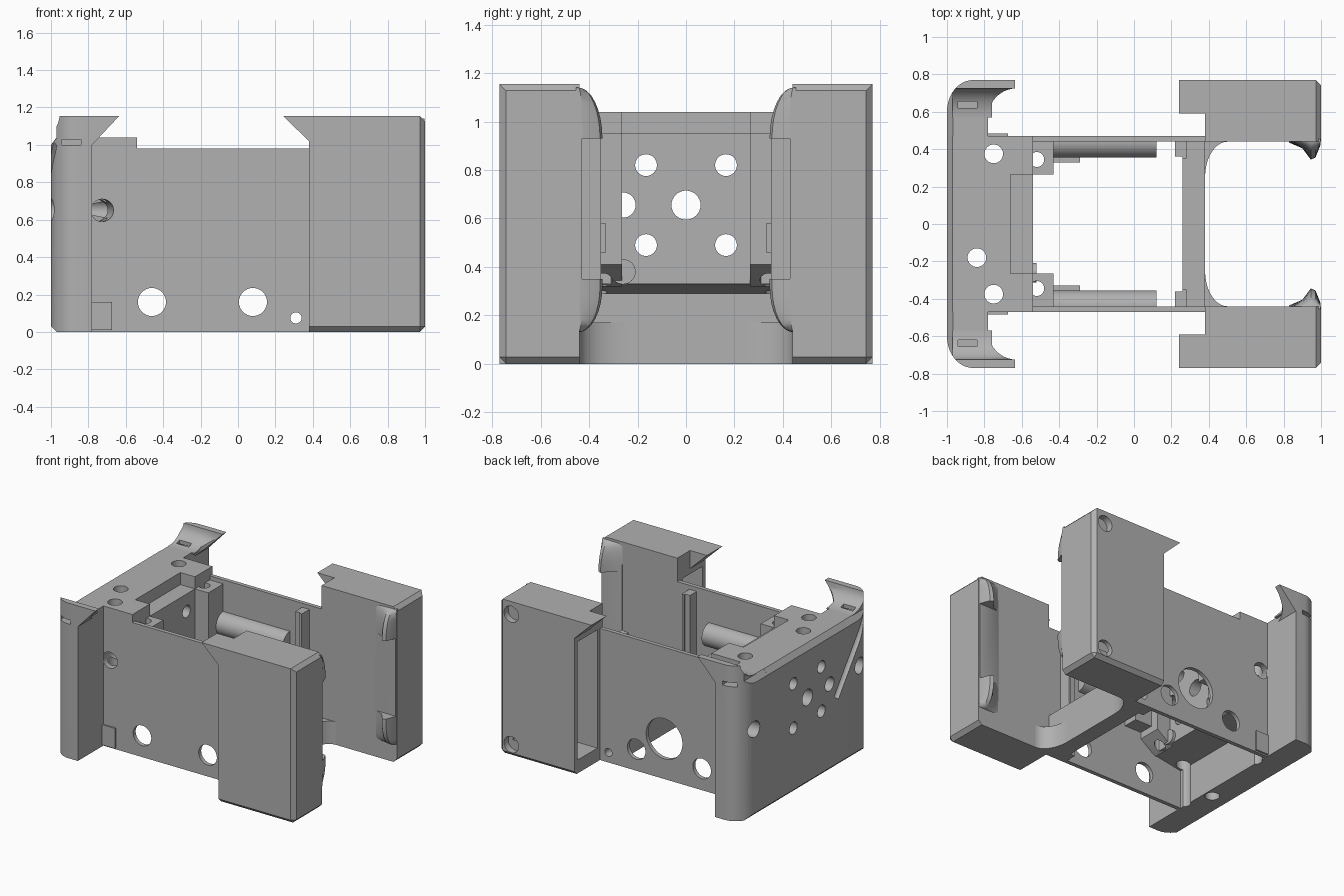
import bpy, bmesh, math
from mathutils import Matrix, Vector

old = bpy.data.objects.get("Cube")
if old:
    bpy.data.objects.remove(old)

grey = bpy.data.materials.new("plain_grey")
grey.use_nodes = True
colour = (0.44, 0.44, 0.44, 1)
grey.diffuse_color = colour
grey.node_tree.nodes["Principled BSDF"].inputs["Base Color"].default_value = colour


def finish(name, bm):
    bmesh.ops.recalc_face_normals(bm, faces=bm.faces)
    mesh = bpy.data.meshes.new(name)
    bm.to_mesh(mesh)
    bm.free()
    mesh.materials.append(grey)
    obj = bpy.data.objects.new(name, mesh)
    bpy.context.collection.objects.link(obj)
    return obj


def prism(name, pts, axis, lo, hi):
    """Extrude an outline along an axis; points give the two other axes in order."""
    bm = bmesh.new()
    i = "xyz".index(axis)

    def place(p, d):
        c = list(p)
        c.insert(i, d)
        return bm.verts.new(c)
    a = [place(p, lo) for p in pts]
    b = [place(p, hi) for p in pts]
    bm.faces.new(a)
    bm.faces.new(b[::-1])
    for k in range(len(a)):
        j = (k + 1) % len(a)
        bm.faces.new((a[k], a[j], b[j], b[k]))
    return finish(name, bm)


def box(name, x, y, z):
    x, y, z = sorted(x), sorted(y), sorted(z)
    return prism(name, [(x[0], y[0]), (x[1], y[0]), (x[1], y[1]), (x[0], y[1])], "z", *z)


def rod(name, start, end, r, sides=32):
    a, b = Vector(start), Vector(end)
    bm = bmesh.new()
    turn = (b - a).to_track_quat("Z", "Y").to_matrix().to_4x4()
    bmesh.ops.create_cone(bm, cap_ends=True, segments=sides, radius1=r, radius2=r,
                          depth=(b - a).length,
                          matrix=Matrix.Translation((a + b) / 2) @ turn)
    return finish(name, bm)


def arc(cx, cy, rx, ry, a0, a1, n=10):
    steps = [math.radians(a0 + (a1 - a0) * k / n) for k in range(n + 1)]
    return [(cx + rx * math.cos(t), cy + ry * math.sin(t)) for t in steps]


def cut(obj, cutters):
    for c in cutters:
        m = obj.modifiers.new("cut", "BOOLEAN")
        m.operation, m.solver, m.object = "DIFFERENCE", "EXACT", c
    bpy.context.view_layer.update()
    done = bpy.data.meshes.new_from_object(
        obj.evaluated_get(bpy.context.evaluated_depsgraph_get()))
    obj.modifiers.clear()
    obj.data = done
    for c in cutters:
        bpy.data.objects.remove(c)


def along_x(y, z, r, lo=-1.2, hi=0.0):
    return rod("cutter", (lo, y, z), (hi, y, z), r)


def along_y(x, z, r, lo, hi):
    return rod("cutter", (x, lo, z), (x, hi, z), r)


def along_z(x, y, r):
    return rod("cutter", (x, y, -0.2), (x, y, 1.3), r)


# End block with sloped underside, top recess and drilled holes
block = prism("end_block", [(-1, 0.03), (-0.97, 0), (-0.78, 0), (-0.78, 0.29),
                            (-0.54, 0.33), (-0.54, 1.04), (-0.97, 1.04), (-1, 1.0)],
              "y", -0.47, 0.47)
holes = [along_x(y, z, 0.045) for y in (-0.165, 0.165) for z in (0.49, 0.82)]
holes += [along_x(0, 0.655, 0.06), along_x(-0.26, 0.655, 0.052)]
holes += [along_z(-0.75, 0.375, 0.05), along_z(-0.75, -0.375, 0.05), along_z(-0.84, -0.18, 0.05)]
holes += [rod("cutter", (-0.70, s * 0.6, 0.65), (-0.76, s * 0.3, 0.65), 0.06) for s in (-1, 1)]
holes.append(box("cutter", (-0.66, -0.5), (-0.265, 0.265), (0.95, 1.2)))
holes.append(rod("cutter", (-1, -0.34, 0.52), (-1, -0.6, 0.87), 0.03))
cut(block, holes)
rod("round_boss", (-0.7, -0.26, 0.38), (-0.52, -0.26, 0.38), 0.052)

# Low cross bar with filleted ends
bar = box("cross_bar", (0.26, 0.38), (-0.46, 0.46), (0, 0.29))
cut(bar, [along_y(0.31, 0.075, 0.03, -1, 1)])

for s, side in ((-1, "front"), (1, "rear")):
    # Thin side wall with round openings
    wall = box(side + "_wall", (-0.78, 0.385), (s * 0.44, s * 0.47), (0, 0.98))
    lo, hi = sorted((s * 0.4, s * 0.52))
    openings = [along_y(x, z, r, lo, hi)
                for x, z, r in ((-0.46, 0.16, 0.075), (0.08, 0.16, 0.075), (0.31, 0.075, 0.03))]
    openings.append(rod("cutter", (-0.70, s * 0.6, 0.65), (-0.76, s * 0.3, 0.65), 0.06))
    if s > 0:
        openings.append(along_y(-0.15, 0.3, 0.15, lo, hi))
    cut(wall, openings)
    box(side + "_wall_tab", (-0.79, -0.675), (s * 0.46, s * 0.483), (0.01, 0.16))

    # Inner pillar, ribs and round rail
    pillar = prism(side + "_inner_pillar",
                   [(-0.56, 0.32), (-0.54, 0.33), (-0.43, 0.41), (-0.43, 0.95), (-0.56, 0.95)],
                   "y", *sorted((s * 0.265, s * 0.45)))
    cut(pillar, [along_z(-0.52, s * 0.345, 0.04)])
    box(side + "_guide_rib", (0.22, 0.28), (s * 0.36, s * 0.45), (0.0, 0.95))
    box(side + "_rib_lip", (0.26, 0.28), (s * 0.35, s * 0.38), (0.0, 0.95))
    rail = rod(side + "_round_rail", (-0.44, s * 0.44, 0.66), (0.12, s * 0.44, 0.66), 0.085)
    cut(rail, [box("cutter", (-1, 1), (s * 0.455, s * 0.7), (0, 1))])
    box(side + "_rail_stop", (-0.44, -0.29), (s * 0.33, s * 0.44), (0.46, 0.58))

    # Corner fillet joining bar and tower
    prism(side + "_bar_fillet",
          [(0.37, s * 0.45), (0.37, s * 0.25)] + arc(0.5, s * 0.25, 0.12, s * 0.19, 180, 90)
          + [(0.5, s * 0.45)], "z", 0, 0.17)

    # Tower: chamfered box, hollow from its inner end
    tower = box(side + "_tower", (0.38, 1), (s * 0.44, s * 0.77), (0, 1.155))
    bm = bmesh.new()
    bm.from_mesh(tower.data)
    edges = []
    for e in bm.edges:
        def on(i, v): return all(abs(w.co[i] - v) < 1e-4 for w in e.verts)
        end, outer, low, high = on(0, 1), on(1, s * 0.77), on(2, 0), on(2, 1.155)
        if end + outer + low >= 2 or (end and high):
            edges.append(e)
    bmesh.ops.bevel(bm, geom=edges, offset=0.028, segments=1, affect="EDGES")
    bm.to_mesh(tower.data)
    bm.free()
    slot = dict(x=(0.8, 1.1), y=(s * 0.345, s * 0.43), z=(0.35, 0.93))
    pockets = [box("cutter", (0.3, 0.92), (s * 0.5, s * 0.735), (0.1, 0.98)),
               box("cutter", (0.85, 0.97), (s * 0.4, s * 0.55), (0.38, 0.9))]
    if s > 0:
        pockets += [along_y(0.9, z, 0.06, 0.72, 0.9) for z in (0.09, 1.06)]
    cut(tower, pockets)
    prism(side + "_tower_lip", [(0.24, 1.155), (0.385, 1.015), (0.385, 1.155)],
          "y", *sorted((s * 0.59, s * 0.77)))

    # Swollen inner rim of the tower, lofted along x, with a long slot
    rim = arc(0, 0.32, 1, 0.19, 270, 360, 8) + arc(0, 0.93, 1, 0.21, 0, 90, 8)
    bm = bmesh.new()
    rings = []
    for x, bulge in ((0.83, 0.01), (0.9, 0.04), (0.945, 0.1), (0.97, 0.09), (0.998, 0.02)):
        ring = [(0.445 - bulge * d, z) for d, z in rim] + [(0.455, 1.14), (0.455, 0.13)]
        rings.append([bm.verts.new((x, s * y, z)) for y, z in ring])
    for a, b in zip(rings, rings[1:]):
        for k in range(len(a)):
            j = (k + 1) % len(a)
            bm.faces.new((a[k], a[j], b[j], b[k]))
    bm.faces.new(rings[0])
    bm.faces.new(rings[-1])
    swell = finish(side + "_tower_rim", bm)
    cut(swell, [box("cutter", **slot)])

    # Rounded corner flange
    flange = prism(side + "_corner_flange",
                   [(-0.78, s * 0.46), (-0.78, s * 0.77)]
                   + arc(-0.86, s * 0.6, 0.14, s * 0.17, 90, 180)
                   + [(-1, s * 0.46)], "z", 0, 1.04)
    trims = [prism("cutter", [(-1.1, -0.1), (-0.9, -0.1), (-0.97, 0), (-1, 0.03), (-1.1, 0.1)],
                   "y", -1, 1),
             prism("cutter", [(-1.1, 0.9), (-1, 1.0), (-0.96, 1.05), (-1.1, 1.1)], "y", -1, 1),
             along_x(s * 0.62, 0.655, 0.06, -1.1, -0.9),
             box("cutter", (-0.94, -0.84), (s * 0.62, s * 0.655), (0.99, 1.1)),
             box("cutter", (-0.94, -0.84), (s * 0.64, s * 0.9), (1.0, 1.03))]
    if s < 0:
        trims.append(rod("cutter", (-1, -0.34, 0.52), (-1, -0.7, 1.0), 0.03))
    cut(flange, trims)

    # Curled lip above the flange, with its forward hook
    lip = prism(side + "_curled_lip",
                [(s * 0.77, 1.03), (s * 0.77, 1.155)]
                + arc(s * 0.57, 1.155, s * 0.155, 0.115, 0, -90)
                + [(s * 0.57, 1.03)], "x", -0.97, -0.76)
    cut(lip, [prism("cutter", [(-1.1, s * 0.9), (-0.86, s * 0.9)]
                    + arc(-0.86, s * 0.6, 0.14, s * 0.17, 90, 180)
                    + [(-1.1, s * 0.6)], "z", 0.9, 1.3),
              box("cutter", (-0.94, -0.84), (s * 0.62, s * 0.655), (0.99, 1.1))])
    hook = prism(side + "_lip_hook", [(-0.8, 1.0), (-0.78, 1.0), (-0.635, 1.155), (-0.8, 1.155)],
                 "y", *sorted((s * 0.59, s * 0.77)))
    cut(hook, [prism("cutter", arc(-0.63, s * 0.57, 0.15, s * 0.155, 180, 90)
                     + [(-0.5, s * 0.725), (-0.5, s * 0.5), (-0.78, s * 0.5)], "z", 0.9, 1.3),
               prism("cutter", [(s * 0.5, 1.3), (s * 0.725, 1.3)]
                     + arc(s * 0.57, 1.155, s * 0.155, 0.115, 0, -90)
                     + [(s * 0.5, 1.04)], "x", -0.9, -0.5)])

# Smooth the curved surfaces while keeping sharp edges
bpy.ops.object.select_all(action="DESELECT")
for o in bpy.context.collection.objects:
    if o.type == "MESH":
        o.select_set(True)
        bpy.context.view_layer.objects.active = o
bpy.ops.object.shade_smooth_by_angle(angle=math.radians(30))
